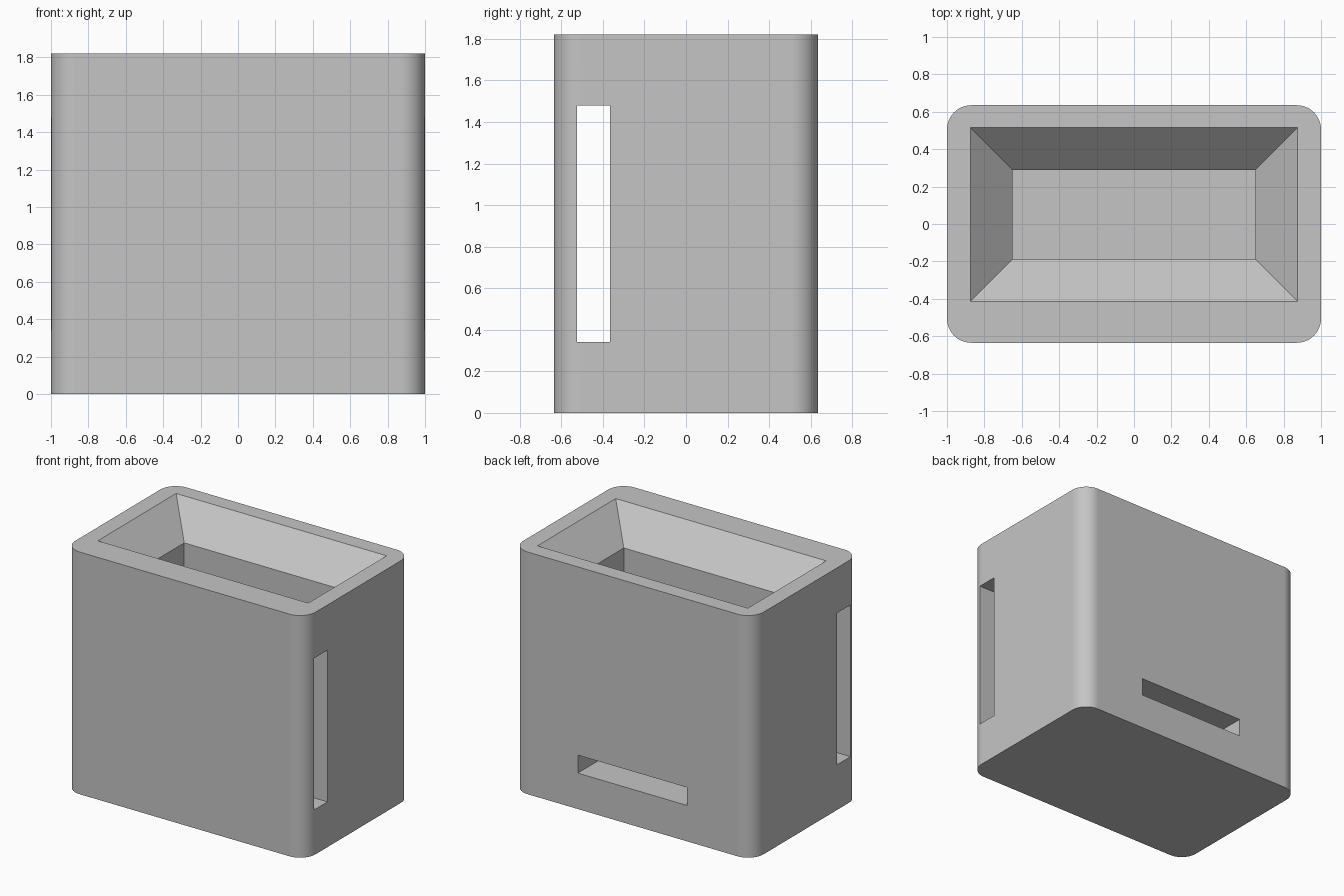
import bpy, bmesh
from math import radians, sin, cos

if "Cube" in bpy.data.objects:
    bpy.data.objects.remove(bpy.data.objects["Cube"], do_unlink=True)

W, D, H, R = 2.0, 1.27, 1.82, 0.13      # outer size and corner radius
CAV_X, CAV_Y0, CAV_Y1 = 0.65, -0.19, 0.29  # straight well
FLOOR, FLARE = 0.27, 0.225              # well floor and 45-degree funnel

grey = bpy.data.materials.new("light grey plastic")
grey.use_nodes = True
colour = (0.56, 0.56, 0.56, 1)
grey.diffuse_color = colour
bsdf = next(n for n in grey.node_tree.nodes if n.type == "BSDF_PRINCIPLED")
bsdf.inputs["Base Color"].default_value = colour


def loft(name, rings):
    """Closed solid through rings of points, listed bottom to top."""
    bm = bmesh.new()
    loops = [[bm.verts.new(p) for p in ring] for ring in rings]
    n = len(loops[0])
    for a, b in zip(loops, loops[1:]):
        for i in range(n):
            j = (i + 1) % n
            bm.faces.new((a[i], a[j], b[j], b[i]))
    bm.faces.new(loops[0][::-1])
    bm.faces.new(loops[-1])
    bmesh.ops.recalc_face_normals(bm, faces=bm.faces)
    mesh = bpy.data.meshes.new(name)
    bm.to_mesh(mesh)
    bm.free()
    mesh.materials.append(grey)
    obj = bpy.data.objects.new(name, mesh)
    bpy.context.collection.objects.link(obj)
    return obj


def rect(x0, x1, y0, y1, z):
    return [(x0, y0, z), (x1, y0, z), (x1, y1, z), (x0, y1, z)]


def well_ring(grow, z):
    return rect(-CAV_X - grow, CAV_X + grow, CAV_Y0 - grow, CAV_Y1 + grow, z)


def box(name, x0, x1, y0, y1, z0, z1):
    return loft(name, [rect(x0, x1, y0, y1, z0), rect(x0, x1, y0, y1, z1)])


def rounded_ring(z, steps=16):
    cx, cy = W / 2 - R, D / 2 - R
    corners = [(cx, cy), (-cx, cy), (-cx, -cy), (cx, -cy)]
    points = []
    for k, (x, y) in enumerate(corners):
        for s in range(steps + 1):
            a = radians(90 * (k + s / steps))
            points.append((x + R * cos(a), y + R * sin(a), z))
    return points


# Outer body
body = loft("holder_body", [rounded_ring(0), rounded_ring(H)])

# Well with flared mouth, side-to-side slot, rear outlet at floor level
cutters = [
    loft("well_cutter", [well_ring(0, FLOOR), well_ring(0, H - FLARE),
                         well_ring(FLARE + 0.05, H + 0.05)]),
    box("side_slot_cutter", -1.2, 1.2, -0.525, -0.365, 0.34, 1.48),
    box("rear_outlet_cutter", -0.455, 0.455, 0.1, 0.9, FLOOR, 0.405),
]

bpy.ops.object.select_all(action="DESELECT")
body.select_set(True)
bpy.context.view_layer.objects.active = body
for cutter in cutters:
    cutter.hide_render = True
    mod = body.modifiers.new(cutter.name, "BOOLEAN")
    mod.operation = "DIFFERENCE"
    mod.solver = "EXACT"
    mod.object = cutter
    bpy.ops.object.modifier_apply(modifier=mod.name)
    bpy.data.objects.remove(cutter, do_unlink=True)

# Smooth corners, crisp edges
bpy.ops.object.shade_smooth_by_angle(angle=radians(30))
weighted = body.modifiers.new("flat_face_normals", "WEIGHTED_NORMAL")
weighted.keep_sharp = True
